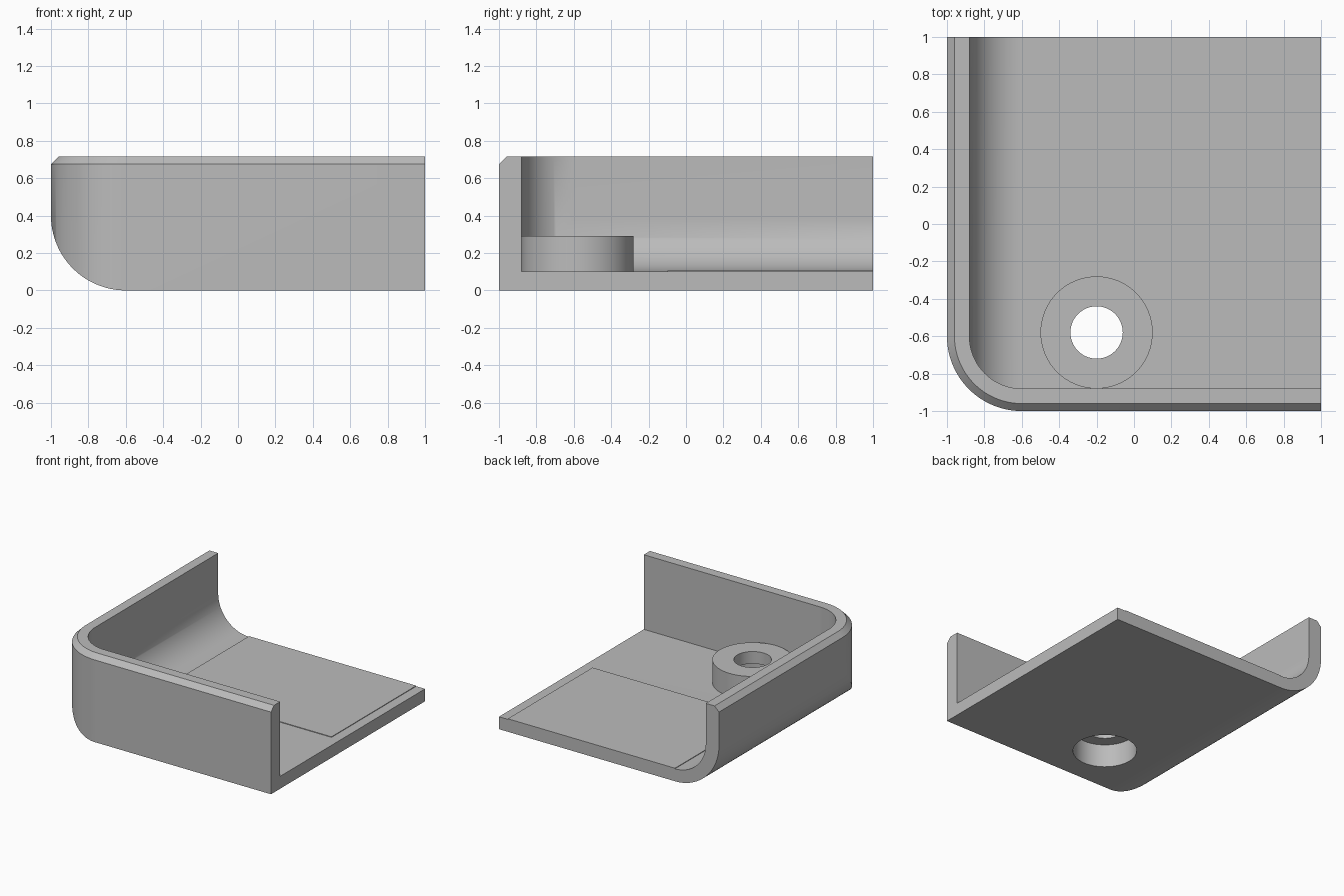
import bpy, bmesh
from math import sin, cos, pi

cube = bpy.data.objects.get("Cube")
if cube:
    bpy.data.objects.remove(cube, do_unlink=True)

# Main dimensions
HEIGHT, CHAMFER, WALL, FLOOR = 0.715, 0.04, 0.12, 0.102
RADIUS, CENTRE, STEPS = 0.4, -0.6, 32
BOSS_X, BOSS_Y = -0.2, -0.58

grey = bpy.data.materials.new("light grey")
grey.use_nodes = True
colour = (0.5, 0.5, 0.5, 1)
grey.diffuse_color = colour
grey.node_tree.nodes["Principled BSDF"].inputs["Base Color"].default_value = colour


def loft(name, loops):
    """Closed solid through a stack of matching loops."""
    bm = bmesh.new()
    rings = [[bm.verts.new(p) for p in loop] for loop in loops]
    n = len(rings[0])
    for a, b in zip(rings, rings[1:]):
        for i in range(n):
            j = (i + 1) % n
            bm.faces.new((a[i], a[j], b[j], b[i]))
    bm.faces.new(rings[0])
    bm.faces.new(rings[-1])
    bmesh.ops.recalc_face_normals(bm, faces=bm.faces)
    mesh = bpy.data.meshes.new(name)
    bm.to_mesh(mesh)
    bm.free()
    mesh.materials.append(grey)
    obj = bpy.data.objects.new(name, mesh)
    bpy.context.collection.objects.link(obj)
    return obj


def rounded_corner(radius, centre_v, far_u, far_v):
    """Quadrilateral outline with one rounded lower-left corner."""
    arc = [pi + pi / 2 * i / STEPS for i in range(STEPS + 1)]
    points = [(CENTRE + radius * cos(t), centre_v + radius * sin(t)) for t in arc]
    return points + [(far_u, centre_v - radius), (far_u, far_v), (CENTRE - radius, far_v)]


def plan(inset, z, far=1.0):
    return [(x, y, z) for x, y in rounded_corner(RADIUS - inset, CENTRE, far, far)]


def profile(radius, centre_z, y, far=1.2):
    return [(x, y, z) for x, z in rounded_corner(radius, centre_z, far, 1.2)]


def cylinder(name, radius, z0, z1, sides=64):
    angles = [2 * pi * i / sides for i in range(sides)]
    return loft(name, [[(BOSS_X + radius * cos(t), BOSS_Y + radius * sin(t), z)
                        for t in angles] for z in (z0, z1)])


def box(name, x0, x1, y0, y1, z0, z1):
    return loft(name, [[(x0, y0, z), (x1, y0, z), (x1, y1, z), (x0, y1, z)]
                       for z in (z0, z1)])


def combine(target, other, operation):
    mod = target.modifiers.new(operation.lower(), "BOOLEAN")
    mod.operation, mod.solver, mod.object = operation, "EXACT", other
    bpy.context.view_layer.objects.active = target
    bpy.ops.object.modifier_apply(modifier=mod.name)
    bpy.data.objects.remove(other, do_unlink=True)


# Outer body: rounded plan with chamfered rim, rounded along the lower side edge
shell = loft("tray_shell", [plan(0, 0), plan(0, HEIGHT - CHAMFER), plan(CHAMFER, HEIGHT)])
combine(shell, loft("side_round", [profile(RADIUS, RADIUS, y) for y in (-1.2, 1.2)]),
        "INTERSECT")

# Cavity, open at the back and left
cavity = loft("cavity", [plan(WALL, z, 1.1) for z in (-0.1, 1)])
inner = RADIUS - WALL
combine(cavity, loft("inner_round", [profile(inner, FLOOR + inner, y) for y in (-1.2, 1.3)]),
        "INTERSECT")
combine(shell, cavity, "DIFFERENCE")

# Thin raised floor panel, screw boss, through hole and counterbore
combine(shell, box("floor_panel", CENTRE, 0.92, -0.1, 1, 0.05, FLOOR + 0.005), "UNION")
combine(shell, cylinder("boss", 0.3, 0.05, 0.29), "UNION")
combine(shell, cylinder("through_hole", 0.14, -0.1, 0.5), "DIFFERENCE")
combine(shell, cylinder("counterbore", 0.24, -0.1, 0.19), "DIFFERENCE")

# Smooth curves, crisp edges
bpy.ops.object.select_all(action="DESELECT")
shell.select_set(True)
bpy.context.view_layer.objects.active = shell
bpy.ops.object.shade_smooth_by_angle(angle=pi / 7)
